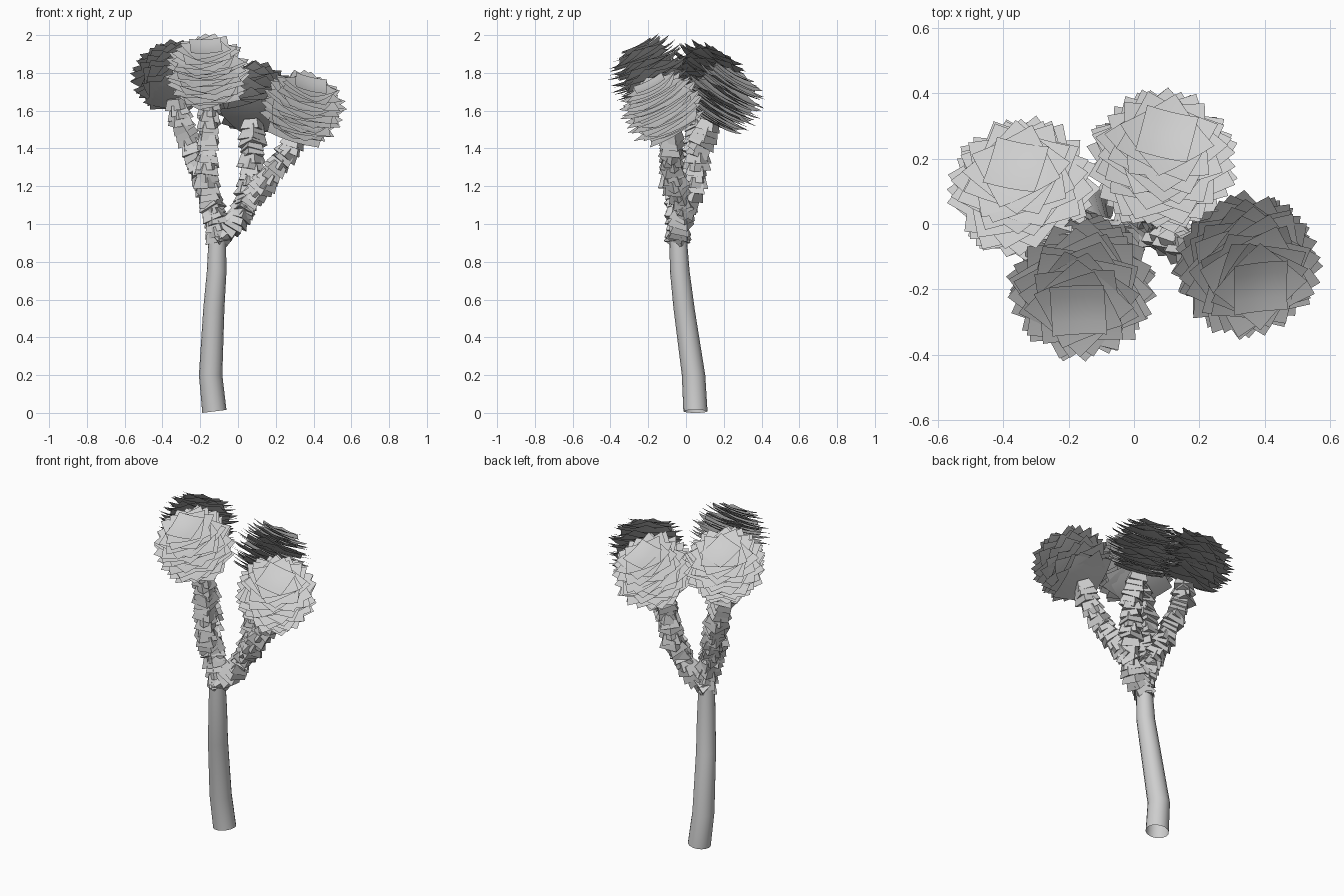
import bpy
import bmesh
import math
import random
from mathutils import Matrix, Vector

random.seed(7)
if "Cube" in bpy.data.objects:
    bpy.data.objects.remove(bpy.data.objects["Cube"], do_unlink=True)

TONE = (0.62, 0.62, 0.62, 1)
grey = bpy.data.materials.new("pale grey")
grey.use_nodes = True
grey.diffuse_color = TONE
grey.node_tree.nodes["Principled BSDF"].inputs["Base Color"].default_value = TONE


def finish(bm, name):
    mesh = bpy.data.meshes.new(name)
    bm.to_mesh(mesh)
    bm.free()
    obj = bpy.data.objects.new(name, mesh)
    bpy.context.collection.objects.link(obj)
    mesh.materials.append(grey)


def placement(centre, axis, spin):
    turn = Vector((0, 0, 1)).rotation_difference(axis).to_matrix().to_4x4()
    return Matrix.Translation(centre) @ turn @ Matrix.Rotation(spin, 4, "Z")


def wobbled(axis, amount):
    return (axis + Vector([random.uniform(-amount, amount) for _ in range(3)])).normalized()


def add_block(bm, centre, axis, bottom, top, height, spin):
    """Square block along an axis, tapering from its bottom to its top side."""
    root = math.sqrt(0.5)
    bmesh.ops.create_cone(bm, cap_ends=True, segments=4, radius1=bottom * root,
                          radius2=top * root, depth=height,
                          matrix=placement(centre, axis, spin))


def add_leaf_sheet(bm, centre, axis, side, spin):
    """Thin square sheet, cupped so that its rim turns up."""
    sheet = bmesh.ops.create_grid(bm, x_segments=4, y_segments=4, size=side / 2)["verts"]
    for v in sheet:
        v.co.z = 0.2 * ((v.co.x ** 2 + v.co.y ** 2) / side - 0.1 * side)
    bmesh.ops.transform(bm, matrix=placement(centre, axis, spin), verts=sheet)


def walk(points, step):
    """Evenly spaced positions and directions along a path."""
    for a, b in zip(points, points[1:]):
        a, b = Vector(a), Vector(b)
        count = max(1, round((b - a).length / step))
        for i in range(count):
            yield a.lerp(b, i / count), (b - a).normalized()


# Trunk: a bent, tapering tube, open at its ends
SIDES = 16
rings = [(-0.125, 0.05, 0.008, 0.064), (-0.145, 0.04, 0.2, 0.062),
         (-0.128, -0.01, 0.55, 0.056), (-0.113, -0.033, 0.75, 0.052),
         (-0.11, -0.042, 0.93, 0.046)]
bm = bmesh.new()
loops = []
for x, y, z, r in rings:
    loop = []
    for i in range(SIDES):
        a = math.tau * i / SIDES
        tilt = 0.008 * math.cos(a) if z < 0.1 else 0
        loop.append(bm.verts.new((x + r * math.cos(a), y + r * math.sin(a), z + tilt)))
    loops.append(loop)
for low, high in zip(loops, loops[1:]):
    for i in range(SIDES):
        j = (i + 1) % SIDES
        bm.faces.new((low[i], low[j], high[j], high[i])).smooth = True
finish(bm, "trunk")

# Branches: overlapping shingled blocks that flare downward
left_fork = (-0.14, -0.04, 1.1)
right_fork = (0.03, -0.01, 1.08)
branches = {
    "left_limb": [(-0.11, -0.045, 0.93), (-0.12, -0.045, 1.02), left_fork],
    "right_limb": [(-0.1, -0.04, 0.93), (-0.025, -0.03, 0.99), right_fork],
    "left_back_branch": [left_fork, (-0.19, 0.02, 1.25), (-0.25, 0.055, 1.42),
                         (-0.305, 0.055, 1.55), (-0.32, 0.05, 1.67)],
    "left_front_branch": [left_fork, (-0.165, -0.075, 1.22), (-0.16, -0.085, 1.42), (-0.15, -0.13, 1.67)],
    "right_back_branch": [right_fork, (0.06, 0.045, 1.19), (0.075, 0.065, 1.38), (0.08, 0.13, 1.55)],
    "right_front_branch": [right_fork, (0.13, -0.05, 1.2), (0.2, -0.075, 1.3),
                           (0.28, -0.075, 1.4), (0.315, -0.07, 1.5)],
}
for name, path in branches.items():
    bm = bmesh.new()
    for spot, axis in walk(path, 0.033):
        side = random.uniform(0.093, 0.112)
        add_block(bm, spot, wobbled(axis, 0.12), side, side * 0.72, 0.055,
                  random.uniform(0, math.pi))
    finish(bm, name)

# Crowns: domed stacks of turned square sheets, leaning outward
# Each has its base, its tip and the turn of its topmost sheet
crowns = {
    "left_front_crown": ((-0.15, -0.13, 1.68), (-0.17, -0.26, 1.935), 3),
    "right_front_crown": ((0.305, -0.06, 1.5), (0.385, -0.19, 1.735), 3),
    "left_back_crown": ((-0.32, 0.045, 1.675), (-0.36, 0.175, 1.895), -14),
    "right_back_crown": ((0.075, 0.125, 1.55), (0.1, 0.27, 1.785), -14),
}
LAYERS = 25
for name, (base, tip, turn) in crowns.items():
    bm = bmesh.new()
    base, tip = Vector(base), Vector(tip)
    axis = (tip - base).normalized()
    spin = math.radians(turn)
    for i in range(LAYERS):
        t = 1 - i / (LAYERS - 1)
        if t < 0.4:
            side = 0.28 + 0.05 * math.sin(t / 0.4 * math.pi / 2)
        else:
            side = 0.165 + 0.165 * (1 - ((t - 0.4) / 0.6) ** 2) ** 0.65
        side *= random.uniform(0.96, 1.02)
        add_leaf_sheet(bm, base.lerp(tip, t), wobbled(axis, 0.06), side, spin)
        spin += math.radians(random.uniform(12, 50))
    for face in bm.faces:
        face.smooth = True
    finish(bm, name)
